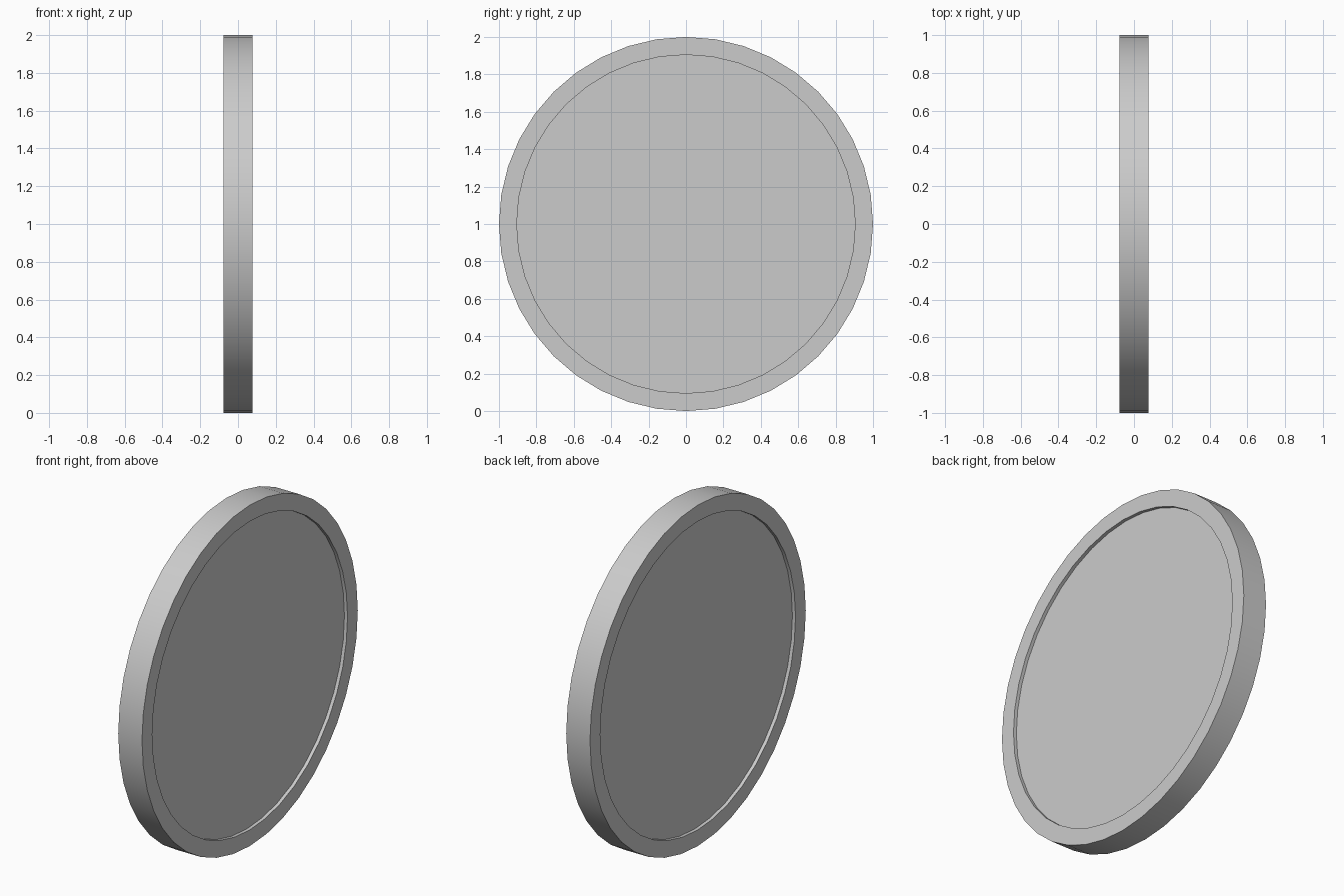
import bpy, bmesh
from math import sin, cos, tau

if "Cube" in bpy.data.objects:
    bpy.data.objects.remove(bpy.data.objects["Cube"])

SIDES = 40
HALF = 0.077      # half thickness of the rim
FLOOR = 0.057     # half thickness at the recessed faces
INNER = 0.905     # radius of the recess

bm = bmesh.new()

def ring(x, r):
    return [bm.verts.new((x, r * cos(tau * i / SIDES), 1 + r * sin(tau * i / SIDES)))
            for i in range(SIDES)]

# Cross-section from the left recess, around the rim, to the right recess
profile = [(-FLOOR, INNER), (-HALF, INNER), (-HALF, 1), (HALF, 1), (HALF, INNER), (FLOOR, INNER)]
rings = [ring(x, r) for x, r in profile]
for a, b in zip(rings, rings[1:]):
    for i in range(SIDES):
        j = (i + 1) % SIDES
        bm.faces.new((a[i], a[j], b[j], b[i]))

# Flat recessed faces
bm.faces.new(rings[0])
bm.faces.new(rings[-1])
bmesh.ops.recalc_face_normals(bm, faces=bm.faces)

mesh = bpy.data.meshes.new("coin")
bm.to_mesh(mesh)
bm.free()
coin = bpy.data.objects.new("coin", mesh)
bpy.context.collection.objects.link(coin)

# Smooth around the rim, sharp at the corners
bpy.context.view_layer.objects.active = coin
coin.select_set(True)
bpy.ops.object.shade_smooth_by_angle()
